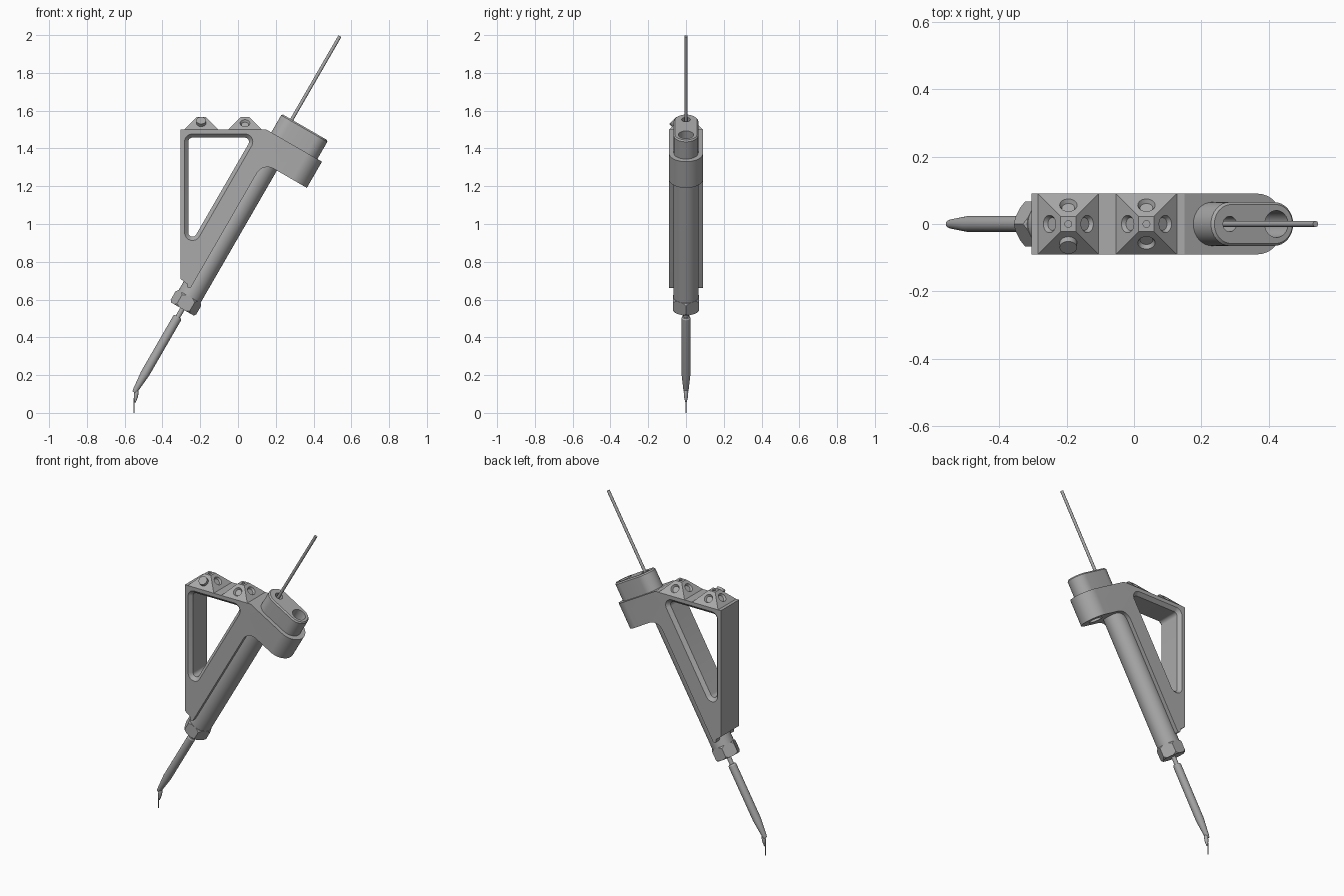
import bpy, bmesh, math
from mathutils import Vector, Matrix

if "Cube" in bpy.data.objects:
    bpy.data.objects.remove(bpy.data.objects["Cube"])

GREY = (0.4, 0.4, 0.4, 1)
mat = bpy.data.materials.new("mid_grey")
mat.use_nodes = True
mat.diffuse_color = GREY
mat.node_tree.nodes["Principled BSDF"].inputs["Base Color"].default_value = GREY

# Tool axis leans 30 degrees: local x = across, local z = along the axis
TILT = Matrix.Translation((-0.612, 0, 0)) @ Matrix.Rotation(math.radians(30), 4, 'Y')
HOLE_V = 0.16   # side port offset from the axis


def tilted(v, u):
    """Point of the tilted frame as (x, z)."""
    p = TILT @ Vector((v, 0, u))
    return (p.x, p.z)


def loft(name, loops, matrix=None):
    bm = bmesh.new()
    rings = [[bm.verts.new(p) for p in loop] for loop in loops]
    n = len(rings[0])
    for a, b in zip(rings, rings[1:]):
        for i in range(n):
            j = (i + 1) % n
            bm.faces.new((a[i], a[j], b[j], b[i]))
    bm.faces.new(rings[0])
    bm.faces.new(rings[-1])
    if matrix:
        bm.transform(matrix)
    bmesh.ops.recalc_face_normals(bm, faces=bm.faces)
    mesh = bpy.data.meshes.new(name)
    bm.to_mesh(mesh)
    bm.free()
    mesh.materials.append(mat)
    ob = bpy.data.objects.new(name, mesh)
    bpy.context.collection.objects.link(ob)
    return ob


def stadium(r, u, v0=0.0, v1=0.0, n=32):
    """Circle, or slot shape when v0 and v1 differ, at height u."""
    pts = []
    for c, start in ((v1, -0.5), (v0, 0.5)):
        for i in range(n // 2 + (v0 != v1)):
            a = math.pi * (start + i / (n // 2))
            pts.append(Vector((c + r * math.cos(a), r * math.sin(a), u)))
    return pts


def lathe(name, profile, v0=0.0, v1=0.0, matrix=TILT, n=32):
    return loft(name, [stadium(r, u, v0, v1, n) for r, u in profile], matrix)


def rounded(corners, seg=8):
    """Outline from (x, z, radius) corners, with the corners filleted."""
    out = []
    for i, (x, z, r) in enumerate(corners):
        p = Vector((x, z))
        if r == 0:
            out.append(p)
            continue
        a = (Vector(corners[i - 1][:2]) - p).normalized()
        b = (Vector(corners[(i + 1) % len(corners)][:2]) - p).normalized()
        half = a.angle(b) / 2
        c = p + (a + b).normalized() * r / math.sin(half)
        s, e = p + a * r / math.tan(half) - c, p + b * r / math.tan(half) - c
        for k in range(seg + 1):
            t = k / seg
            w = math.pi - 2 * half
            out.append(c + (s * math.sin((1 - t) * w) + e * math.sin(t * w)) / math.sin(w))
    return out


def at_y(outline, y):
    return [Vector((p[0], y, p[1])) for p in outline]


def combine(ob, other, operation='DIFFERENCE'):
    m = ob.modifiers.new("combine", 'BOOLEAN')
    m.object, m.operation, m.solver = other, operation, 'EXACT'
    bpy.context.view_layer.objects.active = ob
    bpy.ops.object.modifier_apply(modifier=m.name)
    bpy.data.objects.remove(other)


# Handle frame with the head that clamps the cap
outline = rounded([(-0.305, 1.5, 0), (-0.305, 0.71, 0), (-0.27, 0.683, 0),
                   (*tilted(-0.018, 0.708), 0.012), (*tilted(-0.018, 1.52), 0.065),
                   (*tilted(HOLE_V, 1.52), 0), (*tilted(HOLE_V, 1.68), 0), (0.15, 1.5, 0)])
frame = loft("handle_frame", [at_y(outline, -0.09), at_y(outline, 0.09)])
combine(frame, lathe("head_end", [(0.09, 1.52), (0.09, 1.68)], HOLE_V, HOLE_V, n=64), 'UNION')


def window(inset):
    """Three-cornered grip opening, inset from its outer rim."""
    left, top, v = -0.283 + inset, 1.477 - inset, -0.114 - inset

    def x_on_slope(z):
        return (v + 0.5 * z) / math.cos(math.radians(30)) - 0.612
    z_low = ((left + 0.612) * math.cos(math.radians(30)) - v) * 2
    r = 0.042 - inset
    return rounded([(left, top, r), (left, z_low, r), (x_on_slope(top), top, r)])


rim, throat = window(0), window(0.02)
combine(frame, loft("window_cutter", [at_y(rim, -0.1), at_y(rim, -0.09), at_y(throat, -0.07),
                                      at_y(throat, 0.07), at_y(rim, 0.09), at_y(rim, 0.1)]))
combine(frame, lathe("port_cutter", [(0.04, 1.4), (0.04, 1.8)], HOLE_V, HOLE_V))

# Slot-shaped cap with rod hole and side port
cap = lathe("cap", [(0.065, 1.66), (0.065, 1.785), (0.058, 1.793)], 0.005, 0.157)
combine(cap, lathe("port_cutter", [(0.04, 1.6), (0.04, 1.9)], HOLE_V, HOLE_V))
combine(cap, lathe("rod_hole_cutter", [(0.023, 1.7), (0.023, 1.9)]))

# Pyramid markers with dimples on the slopes and on top
for name, x in (("rear_marker", -0.195), ("front_marker", 0.037)):
    def square(h, z):
        return [Vector((x + sx * h, sy * h, z)) for sx, sy in ((1, 1), (-1, 1), (-1, -1), (1, -1))]
    marker = loft(name, [square(0.09, 1.49), square(0.09, 1.5), square(0.023, 1.567)])
    for k in range(4):
        place = (Matrix.Translation((x, 0, 1.5)) @ Matrix.Rotation(k * math.pi / 2, 4, 'Z')
                 @ Matrix.Translation((0.056, 0, 0.034)) @ Matrix.Rotation(math.pi / 4, 4, 'Y'))
        combine(marker, lathe("dimple_cutter", [(0.019, -0.012), (0.026, 0), (0.026, 0.02)],
                              matrix=place, n=24))
    combine(marker, lathe("dimple_cutter", [(0.01, -0.01), (0.01, 0.02)],
                          matrix=Matrix.Translation((x, 0, 1.567)), n=16))

# Shaft and hexagonal collar
lathe("shaft", [(0.067, 0.66), (0.067, 1.6)], n=48)
turn = TILT @ Matrix.Rotation(math.pi / 6, 4, 'Z')
collar = lathe("hex_collar", [(0.078, 0.635), (0.078, 0.71)], matrix=turn, n=6)
combine(collar, lathe("chamfer_cutter", [(0.066, 0.63), (0.082, 0.652), (0.082, 0.693),
                                         (0.066, 0.715)], n=48), 'INTERSECT')

# Rod through the cap, neck and tapered tube
lathe("rod", [(0.009, 1.65), (0.009, 2.303)], n=16)
lathe("neck", [(0.013, 0.56), (0.013, 0.66)], n=16)
lathe("tube", [(0.019, 0.588), (0.024, 0.58), (0.024, 0.24), (0.014, 0.14), (0.011, 0.125)], n=24)

# Bent nozzle and needle, upright at the bottom
upright = Matrix.Translation((-0.551, 0, 0))
bend = Matrix.Translation((-0.551, 0, 0)) @ Matrix.Shear('XY', 4, (0.12, 0))
lathe("nozzle", [(0.003, 0.055), (0.011, 0.085), (0.012, 0.11), (0.008, 0.125)], matrix=bend, n=16)
lathe("needle", [(0.0025, 0), (0.0025, 0.08)], matrix=upright, n=12)

# Smooth the curved sides, keep the edges sharp
for ob in bpy.context.scene.objects:
    ob.select_set(ob.type == 'MESH')
bpy.ops.object.shade_smooth_by_angle(angle=math.radians(30))
